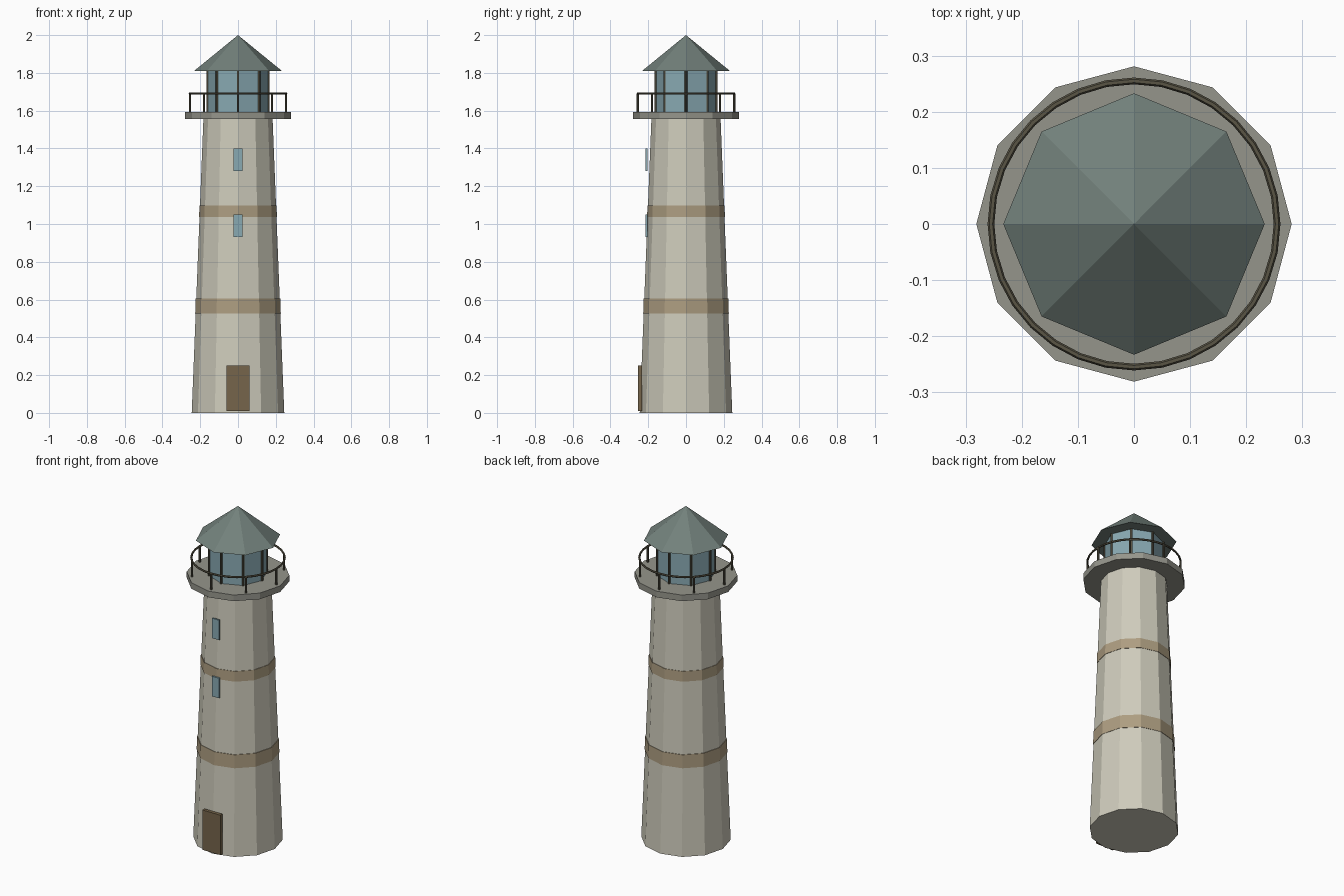
import bpy
from math import cos, sin, pi

if "Cube" in bpy.data.objects:
    bpy.data.objects.remove(bpy.data.objects["Cube"])


def mat(name, r, g, b):
    m = bpy.data.materials.new(name)
    m.diffuse_color = (r, g, b, 1)
    m.use_nodes = True
    m.node_tree.nodes["Principled BSDF"].inputs["Base Color"].default_value = m.diffuse_color
    return m


STONE = mat("stone", 0.62, 0.60, 0.50)
BAND = mat("band", 0.42, 0.34, 0.22)
DECK = mat("deck", 0.30, 0.30, 0.26)
IRON = mat("iron", 0.10, 0.09, 0.06)
GLASS = mat("glass", 0.25, 0.40, 0.45)
ROOF = mat("roof", 0.17, 0.22, 0.20)
WOOD = mat("wood", 0.18, 0.13, 0.07)


def finish(name, m):
    o = bpy.context.object
    o.name = name
    o.data.materials.append(m)
    return o


def prism(name, m, sides, r1, r2, z1, z2, x=0, y=0):
    # corners lie on the x and y axes for 8 and 12 sides
    bpy.ops.mesh.primitive_cone_add(vertices=sides, radius1=r1, radius2=r2,
                                    depth=z2 - z1, location=(x, y, (z1 + z2) / 2))
    return finish(name, m)


def box(name, m, x1, x2, y1, y2, z1, z2):
    bpy.ops.mesh.primitive_cube_add(size=1, location=((x1 + x2) / 2, (y1 + y2) / 2, (z1 + z2) / 2))
    o = finish(name, m)
    o.scale = (x2 - x1, y2 - y1, z2 - z1)
    return o


# tapered tower with two painted bands
prism("tower", STONE, 12, 0.245, 0.183, 0, 1.56)
prism("lower_band", BAND, 12, 0.2265, 0.2245, 0.525, 0.605)
prism("upper_band", BAND, 12, 0.206, 0.204, 1.037, 1.098)

# door and windows on the front
box("door", WOOD, -0.06, 0.06, -0.253, -0.233, 0.01, 0.25)
for i, z in enumerate((0.93, 1.28)):
    box(f"window_{i + 1}", GLASS, -0.024, 0.024, -0.215, -0.205, z, z + 0.12)

# gallery deck
prism("gallery_deck", DECK, 12, 0.281, 0.281, 1.557, 1.594)

# railing
bpy.ops.mesh.primitive_torus_add(major_radius=0.255, minor_radius=0.006, major_segments=32,
                                 minor_segments=6, location=(0, 0, 1.69))
finish("gallery_rail", IRON)
for i in range(8):
    a = i * pi / 4
    prism(f"rail_post_{i + 1}", IRON, 6, 0.006, 0.006, 1.59, 1.69, 0.255 * cos(a), 0.255 * sin(a))

# glazed lantern room with corner mullions
prism("lantern_glass", GLASS, 8, 0.16, 0.16, 1.59, 1.815)
for i in range(8):
    a = i * pi / 4
    prism(f"mullion_{i + 1}", IRON, 6, 0.007, 0.007, 1.59, 1.815, 0.16 * cos(a), 0.16 * sin(a))

# pointed roof
prism("roof", ROOF, 8, 0.233, 0, 1.81, 2.0)
